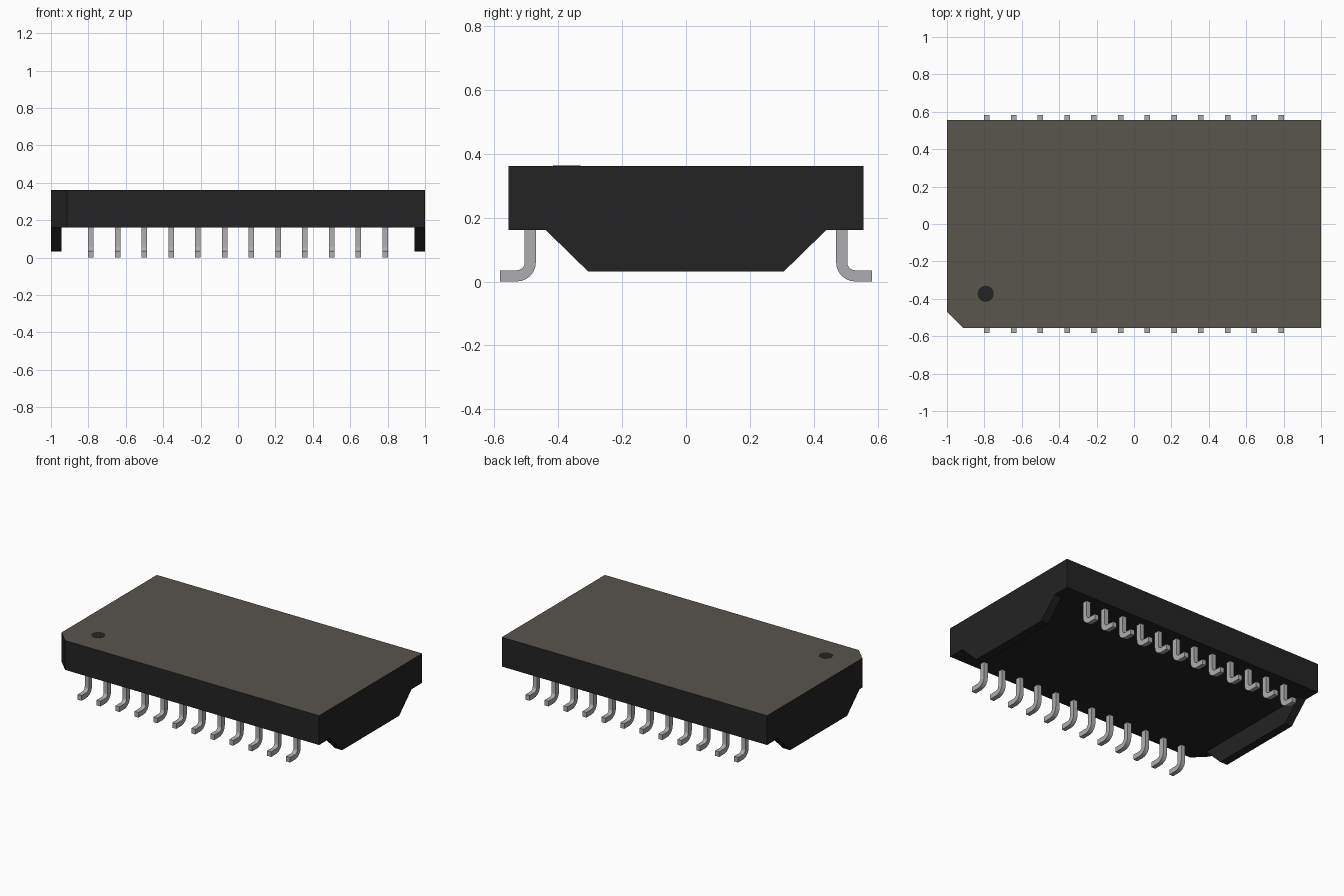
import bpy, bmesh, math
from mathutils import Vector

if "Cube" in bpy.data.objects:
    bpy.data.objects.remove(bpy.data.objects["Cube"])


def material(name, rgb):
    m = bpy.data.materials.new(name)
    m.diffuse_color = (*rgb, 1)
    m.use_nodes = True
    m.node_tree.nodes["Principled BSDF"].inputs["Base Color"].default_value = m.diffuse_color
    return m


BLACK = material("black plastic", (0.017, 0.017, 0.018))
BROWN = material("grey brown top", (0.10, 0.09, 0.076))
METAL = material("grey metal", (0.42, 0.42, 0.44))


def extrude(name, points, direction, mats):
    """Closed solid made by sweeping a flat outline along a direction."""
    bm = bmesh.new()
    face = bm.faces.new([bm.verts.new(p) for p in points])
    new = bmesh.ops.extrude_face_region(bm, geom=[face])["geom"]
    bmesh.ops.translate(bm, vec=Vector(direction),
                        verts=[v for v in new if isinstance(v, bmesh.types.BMVert)])
    bmesh.ops.recalc_face_normals(bm, faces=bm.faces)
    mesh = bpy.data.meshes.new(name)
    bm.to_mesh(mesh)
    bm.free()
    obj = bpy.data.objects.new(name, mesh)
    bpy.context.collection.objects.link(obj)
    for m in mats:
        mesh.materials.append(m)
    return obj


W, Z0, Z1 = 0.555, 0.162, 0.362

# Body slab with one clipped corner; only the top face is brown
outline = [(-0.915, -W), (1, -W), (1, W), (-1, W), (-1, -0.47)]
body = extrude("body", [(x, y, Z0) for x, y in outline], (0, 0, Z1 - Z0), [BLACK, BROWN])
for p in body.data.polygons:
    p.material_index = int(p.normal.z > 0.9)

# Round marker near the clipped corner
ring = [2 * math.pi * i / 24 for i in range(24)]
extrude("marker_dot", [(-0.793 + 0.043 * math.cos(a), -0.373 + 0.043 * math.sin(a), Z1 - 0.002)
                       for a in ring], (0, 0, 0.003), [BLACK])

# Tapered standoff wall under each end
taper = [(-0.44, Z0), (-0.307, 0.032), (0.307, 0.032), (0.44, Z0)]
for name, x in (("left_standoff", -1), ("right_standoff", 0.945)):
    extrude(name, [(x, y, z) for y, z in taper], (0.055, 0, 0), [BLACK])


# Bent lead profile: straight leg, rounded bend, foot pointing outwards
def arc(r):
    cy, cz = 0.53, 0.06
    return [(cy - r * math.cos(a), cz - r * math.sin(a))
            for a in (math.pi / 2 * i / 6 for i in range(7))]


lead = ([(0.47, Z0)] + arc(0.06) + [(0.583, 0), (0.583, 0.035)]
        + arc(0.025)[::-1] + [(0.505, Z0)])
for side, s in (("front", -1), ("back", 1)):
    for i in range(12):
        x = (i - 5.5) * 0.143 - 0.015
        pin = extrude(f"{side}_lead_{i + 1}", [(x, s * y, z) for y, z in lead],
                      (0.03, 0, 0), [METAL])
        bpy.context.view_layer.objects.active = pin
        bpy.ops.object.select_all(action="DESELECT")
        pin.select_set(True)
        bpy.ops.object.shade_smooth_by_angle(angle=math.radians(30))
